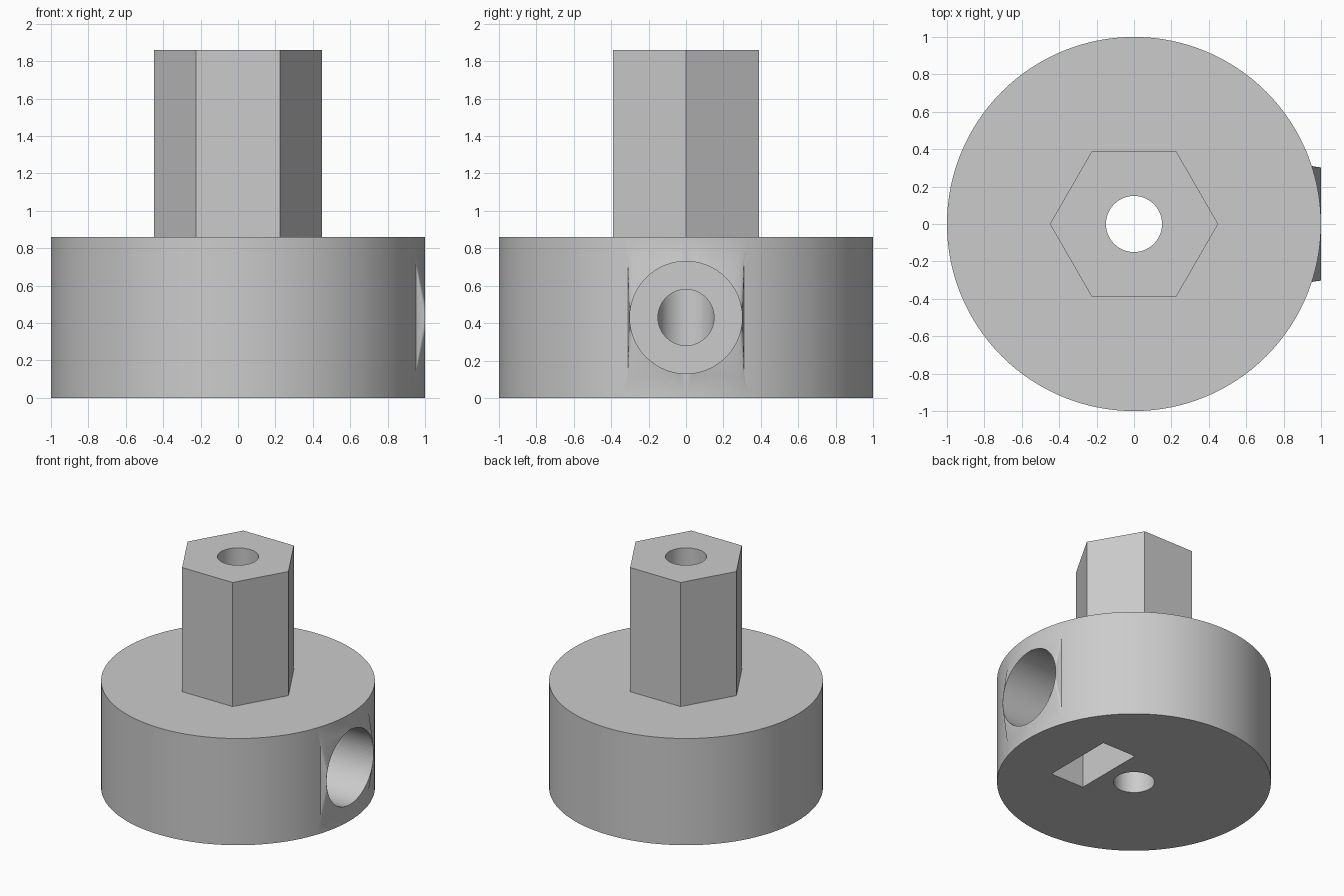
import bpy, bmesh, math
from mathutils import Matrix, Vector

default_cube = bpy.data.objects.get("Cube")
if default_cube:
    bpy.data.objects.remove(default_cube, do_unlink=True)

HUB_H, TOP, BORE_R, SCREW_R = 0.86, 1.86, 0.15, 0.3
MID = HUB_H / 2

grey = bpy.data.materials.new("plain grey")
grey.use_nodes = True
grey.diffuse_color = (0.6, 0.6, 0.6, 1)
grey.node_tree.nodes["Principled BSDF"].inputs["Base Color"].default_value = (0.6, 0.6, 0.6, 1)


def to_object(name, bm):
    bmesh.ops.recalc_face_normals(bm, faces=bm.faces)
    mesh = bpy.data.meshes.new(name)
    bm.to_mesh(mesh)
    bm.free()
    mesh.materials.append(grey)
    obj = bpy.data.objects.new(name, mesh)
    bpy.context.collection.objects.link(obj)
    return obj


def cylinder(name, radius, start, end, sides, along_x=False):
    """Cylinder between two heights on the z axis, or along x at mid hub height."""
    bm = bmesh.new()
    place = Matrix.Translation((0, 0, (start + end) / 2))
    if along_x:
        place = Matrix.Translation((0, 0, MID)) @ Matrix.Rotation(math.pi / 2, 4, 'Y') @ place
    bmesh.ops.create_cone(bm, cap_ends=True, segments=sides, radius1=radius, radius2=radius,
                          depth=end - start, matrix=place)
    return to_object(name, bm)


def box(name, low, high):
    bm = bmesh.new()
    low, high = Vector(low), Vector(high)
    size = high - low
    bmesh.ops.create_cube(bm, size=1, matrix=Matrix.Translation((low + high) / 2)
                          @ Matrix.Diagonal((*size, 1)))
    return to_object(name, bm)


def combine(body, tool, operation):
    mod = body.modifiers.new(tool.name, 'BOOLEAN')
    mod.operation, mod.object, mod.solver = operation, tool, 'EXACT'
    bpy.context.view_layer.objects.active = body
    bpy.ops.object.modifier_apply(modifier=mod.name)
    bpy.data.objects.remove(tool, do_unlink=True)


# Round hub with a hexagonal shaft
hub = cylinder("hub_with_hex_shaft", 1, 0, HUB_H, 128)
shaft = cylinder("hex_shaft", 0.45, HUB_H - 0.2, TOP, 6)
# Corners of the hexagon point along x
shaft.data.transform(Matrix.Rotation(math.pi / 2, 4, 'Z'))
combine(hub, shaft, 'UNION')

# Screw boss: rectangle blended into a circle at the rim
bm = bmesh.new()
for x in (0.7, 0.928):
    for y in (-0.313, 0.313):
        for z in (0.001, HUB_H - 0.001):
            bm.verts.new((x, y, z))
for i in range(64):
    a = math.tau * i / 64
    bm.verts.new((1, 0.302 * math.cos(a), MID + 0.302 * math.sin(a)))
bmesh.ops.convex_hull(bm, input=bm.verts)
combine(hub, to_object("screw_boss", bm), 'UNION')

# Centre bore, screw recess, screw hole and nut slot open at the bottom
for cutter in (
    cylinder("screw_recess", SCREW_R, 0.6, 1.2, 64, True),
    cylinder("screw_hole", BORE_R, 0, 0.8, 48, True),
    box("nut_slot", (0.24, -0.295, -0.1), (0.54, 0.295, 0.73)),
    cylinder("centre_bore", BORE_R, -0.1, TOP + 0.1, 48),
):
    combine(hub, cutter, 'DIFFERENCE')

# Smooth curved walls, sharp edges elsewhere
bpy.ops.object.select_all(action='DESELECT')
hub.select_set(True)
bpy.context.view_layer.objects.active = hub
bpy.ops.object.shade_smooth_by_angle(angle=math.radians(30))
